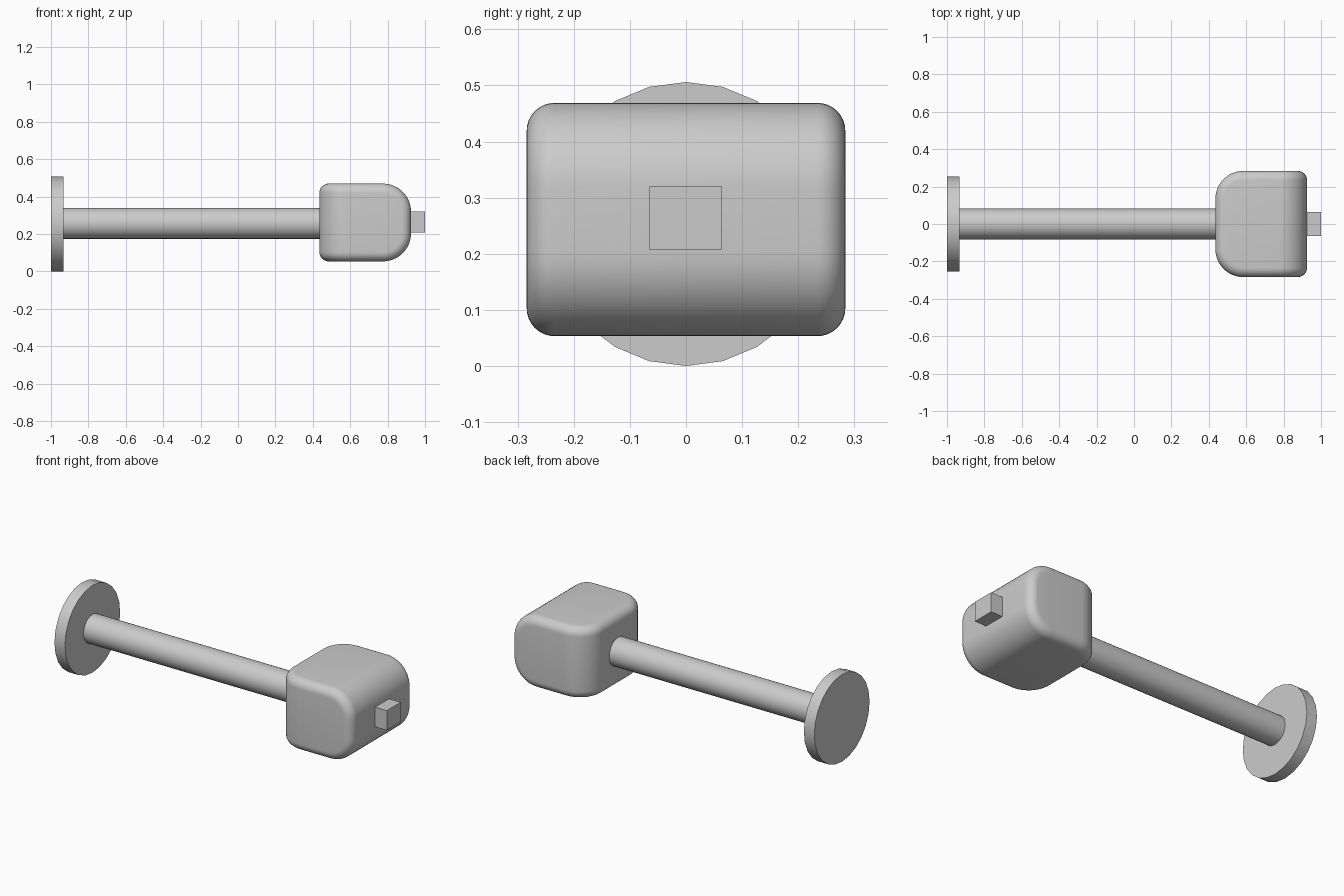
import bpy, bmesh, math
from mathutils import Matrix, Vector

old = bpy.data.objects.get("Cube")
if old:
    bpy.data.objects.remove(old, do_unlink=True)

GREY = (0.6, 0.6, 0.6, 1)
grey = bpy.data.materials.new("plain_grey")
grey.use_nodes = True
grey.diffuse_color = GREY
grey.node_tree.nodes["Principled BSDF"].inputs["Base Color"].default_value = GREY


def finish(name, bm, smooth=True):
    bmesh.ops.recalc_face_normals(bm, faces=bm.faces)
    mesh = bpy.data.meshes.new(name)
    bm.to_mesh(mesh)
    bm.free()
    mesh.materials.append(grey)
    obj = bpy.data.objects.new(name, mesh)
    bpy.context.collection.objects.link(obj)
    if smooth:
        bpy.ops.object.select_all(action="DESELECT")
        obj.select_set(True)
        bpy.context.view_layer.objects.active = obj
        bpy.ops.object.shade_smooth_by_angle(angle=math.radians(35))
    return obj


def box(low, high):
    low, high = Vector(low), Vector(high)
    bm = bmesh.new()
    bmesh.ops.create_cube(bm, size=1)
    size = Matrix.Diagonal((high - low).to_4d())
    size[3][3] = 1
    bm.transform(Matrix.Translation((low + high) / 2) @ size)
    return bm


def rod(name, x0, x1, radius, z, sides):
    """Cylinder lying along x, with a corner at its top."""
    bm = bmesh.new()
    bmesh.ops.create_cone(bm, cap_ends=True, segments=sides,
                          radius1=radius, radius2=radius, depth=x1 - x0)
    bm.transform(Matrix.Translation(((x0 + x1) / 2, 0, z))
                 @ Matrix.Rotation(math.pi / 2, 4, "Y"))
    return finish(name, bm)


def round_edges(bm, edges, radius, segments):
    bmesh.ops.bevel(bm, geom=edges, offset=radius, offset_type="OFFSET",
                    segments=segments, profile=0.5, affect="EDGES",
                    clamp_overlap=False)


# End disc and shaft
rod("end_disc", -1.0, -0.933, 0.253, 0.253, 24)
rod("shaft", -0.94, 0.45, 0.082, 0.256, 32)

# Head: broad rounding on two edge pairs, then a small one on the remaining rim
head = box((0.435, -0.284, 0.053), (0.925, 0.284, 0.469))
broad = []
for e in head.edges:
    a, b = (v.co for v in e.verts)
    middle, run = (a + b) / 2, b - a
    if (abs(run.y) > 0.1 and middle.x > 0.8) or (abs(run.z) > 0.1 and middle.x < 0.5):
        broad.append(e)
round_edges(head, broad, 0.15, 12)
rim = [e for e in head.edges if e.calc_face_angle(0) > math.radians(45)]
round_edges(head, rim, 0.05, 8)
finish("head", head)

# Small square peg on the end of the head
finish("end_peg", box((0.9, -0.065, 0.207), (1.0, 0.063, 0.321)), smooth=False)
